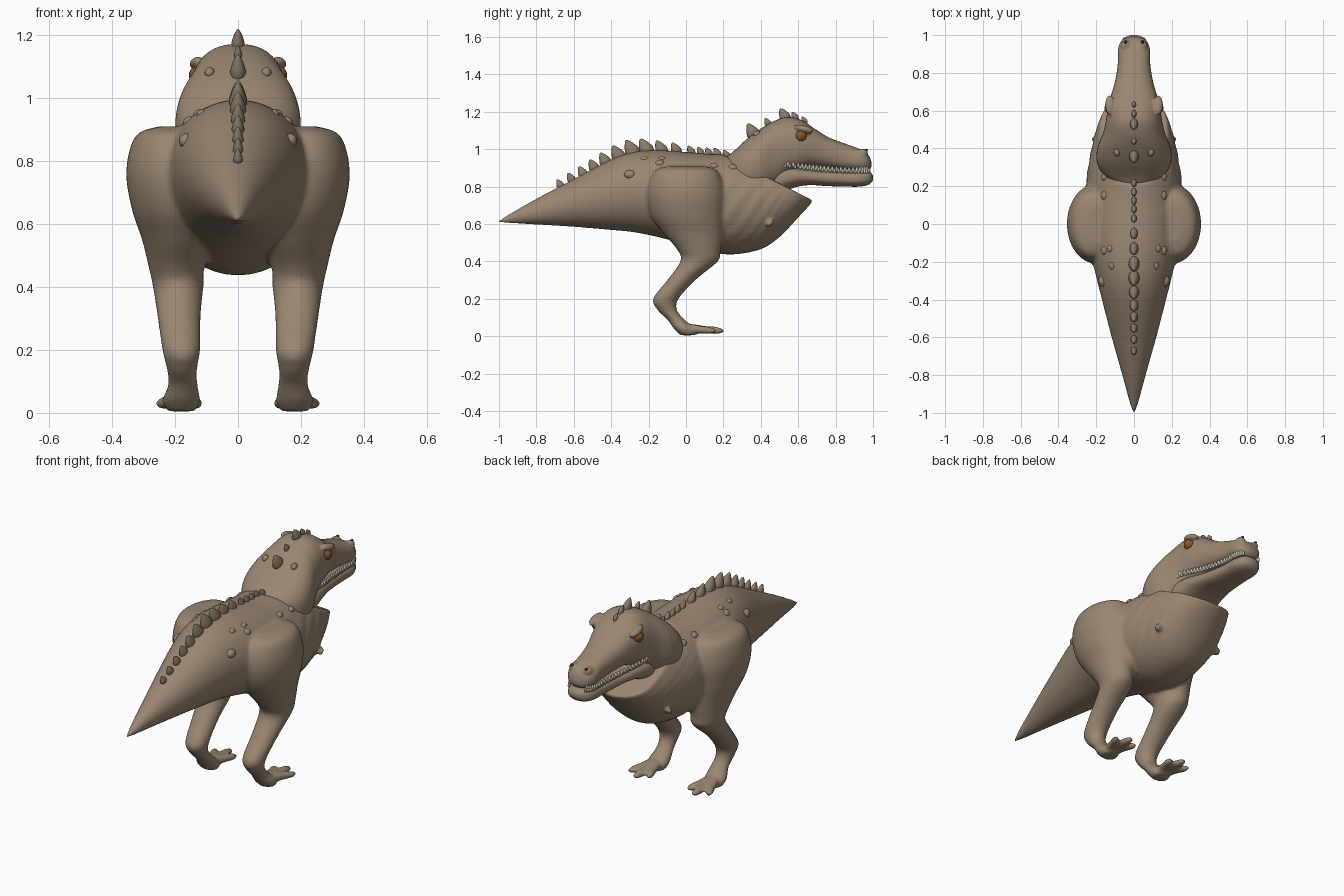
import bpy, bmesh, math
from mathutils import Vector, Matrix
from mathutils.bvhtree import BVHTree

cube = bpy.data.objects.get("Cube")
if cube:
    bpy.data.objects.remove(cube)


def material(name, rgb):
    m = bpy.data.materials.new(name)
    m.use_nodes = True
    m.diffuse_color = (*rgb, 1)
    bsdf = m.node_tree.nodes["Principled BSDF"]
    bsdf.inputs["Base Color"].default_value = (*rgb, 1)
    bsdf.inputs["Roughness"].default_value = 0.7
    return m


skin = material("tan skin", (0.32, 0.24, 0.165))
horn = material("dull horn", (0.25, 0.195, 0.135))
ivory = material("ivory teeth", (0.6, 0.57, 0.46))
amber = material("amber eye", (0.25, 0.09, 0.02))
dark = material("dark nostril", (0.03, 0.022, 0.015))


def smooth_rows(rows, steps=6):
    """Catmull-Rom interpolation of rows of numbers."""
    rows = [Vector(r) for r in rows]
    out = []
    for i in range(len(rows) - 1):
        p0, p1, p2 = rows[max(i - 1, 0)], rows[i], rows[i + 1]
        p3 = rows[min(i + 2, len(rows) - 1)]
        for k in range(steps):
            t = k / steps
            out.append(p1 + (p2 - p0) * (t / 2)
                       + (p0 * 2 - p1 * 5 + p2 * 4 - p3) * (t * t / 2)
                       + (p1 * 3 - p0 - p2 * 3 + p3) * (t ** 3 / 2))
    return out + [rows[-1]]


def loft(bm, rings, power=2.0, n=40):
    """Skin closed rings given as (centre, half axis u, half axis v)."""
    loops = []
    for c, u, v in rings:
        loop = []
        for i in range(n):
            a = math.tau * i / n
            x, y = math.cos(a), math.sin(a)
            x, y = (math.copysign(abs(q) ** (2 / power), q) for q in (x, y))
            loop.append(bm.verts.new(c + u * x + v * y))
        loops.append(loop)
    for a, b in zip(loops, loops[1:]):
        for i in range(n):
            j = (i + 1) % n
            bm.faces.new((a[i], a[j], b[j], b[i]))
    bm.faces.new(loops[0])
    bm.faces.new(loops[-1])


def along_y(rows):
    """Rows of y, top, bottom, half width."""
    return [(Vector((0, y, (t + b) / 2)), Vector((max(w, .003), 0, 0)),
             Vector((0, 0, max(t - b, .006) / 2))) for y, t, b, w in smooth_rows(rows)]


def along_z(rows):
    """Rows of z, x, y, half width, half depth."""
    return [(Vector((x, y, z)), Vector((w, 0, 0)), Vector((0, d, 0)))
            for z, x, y, w, d in smooth_rows(rows)]


def blob(bm, centre, size, turn=0.0, point=False):
    """Ellipsoid turned about x; a pointed one narrows to its tip."""
    vs = bmesh.ops.create_uvsphere(bm, u_segments=16, v_segments=12, radius=1)["verts"]
    for v in vs:
        if point and v.co.z > 0:
            k = 1 - 0.45 * v.co.z
            v.co.x, v.co.y = v.co.x * k, v.co.y * k
    bmesh.ops.transform(bm, verts=vs, matrix=Matrix.Translation(centre)
                        @ Matrix.Rotation(turn, 4, 'X') @ Matrix.Diagonal((*size, 1)))


def finish(bm, name, mat, voxel=0, relax=0):
    bmesh.ops.recalc_face_normals(bm, faces=bm.faces[:])
    for f in bm.faces:
        f.smooth = True
    me = bpy.data.meshes.new(name)
    bm.to_mesh(me)
    bm.free()
    me.materials.append(mat)
    ob = bpy.data.objects.new(name, me)
    bpy.context.collection.objects.link(ob)
    if voxel:
        r = ob.modifiers.new("merge", 'REMESH')
        r.mode, r.voxel_size, r.use_smooth_shade = 'VOXEL', voxel, True
        s = ob.modifiers.new("relax", 'SMOOTH')
        s.factor, s.iterations = 0.5, relax
    return ob


# Torso and tail, with shallow skin folds and a slanted open collar
body = bmesh.new()
loft(body, along_y([
    (-1, .62, .61, .004), (-.95, .65, .605, .022), (-.8, .735, .597, .062),
    (-.6, .84, .585, .118), (-.4, .945, .568, .17), (-.28, .985, .556, .2),
    (-.15, .995, .53, .23), (0, .985, .49, .25), (.12, .975, .452, .255),
    (.25, .97, .437, .25), (.4, .95, .465, .225), (.5, .92, .53, .2),
    (.6, .88, .635, .16), (.66, .83, .7, .1), (.69, .78, .74, .03)]))
cut = Vector((0, .235, .46)).normalized()
rim = Vector((0, .21, .965))
for v in body.verts:
    depth = (rim - v.co).dot(cut)
    if v.co.y > .1:
        k = 1 + .012 * min(1, (v.co.y - .1) * 6) * math.sin(depth * 130)
        v.co.x *= k
bmesh.ops.bisect_plane(body, geom=body.verts[:] + body.edges[:] + body.faces[:],
                       plane_co=rim, plane_no=cut, clear_outer=True)
bmesh.ops.holes_fill(body, edges=[e for e in body.edges if e.is_boundary])

# Haunches, legs and three toed feet
for s in (1, -1):
    leg = along_z([
        (.91, .19, .0, .06, .1), (.88, .215, .0, .11, .17), (.77, .2, .0, .155, .21),
        (.65, .19, .01, .148, .2), (.55, .19, .04, .115, .16), (.46, .195, .07, .088, .115),
        (.4, .19, .07, .08, .1), (.3, .187, -.025, .068, .075), (.2, .18, -.108, .06, .068),
        (.14, .178, -.1, .048, .052), (.09, .175, -.055, .047, .046),
        (.04, .18, -.01, .06, .055), (.005, .18, .01, .045, .04)])
    loft(body, [(Vector((c.x * s, c.y, c.z)), u, v) for c, u, v in leg])
    for tip_x, tip_y in ((.185, .205), (.25, .16), (.125, .165)):
        a, b = Vector((.18, -.01, .042)), Vector((tip_x, tip_y, .028))
        rings = []
        for t, r in ((0, .03), (.3, .03), (.55, .024), (.8, .024), (.94, .016), (1, .005)):
            c = a.lerp(b, t)
            rings.append((Vector((c.x * s, c.y, c.z)), Vector((r, 0, 0)), Vector((0, 0, r * .85))))
        loft(body, rings, n=16)
    # Tiny forelimb stubs
    blob(body, (s * .2, .45, .605), (.03, .014, .026), -.8, True)
body = finish(body, "body", skin, .01, 5)

# Skull, neck and brow ridges
head = bmesh.new()
loft(head, along_y([
    (.2, .95, .86, .07), (.25, .985, .8, .15), (.32, 1.05, .75, .195), (.4, 1.11, .74, .195),
    (.48, 1.155, .78, .165), (.55, 1.172, .85, .148), (.62, 1.155, .885, .138),
    (.68, 1.115, .9, .122), (.76, 1.065, .895, .1), (.85, 1.03, .885, .086),
    (.93, 1.0, .88, .084), (.975, .97, .885, .062), (.992, .93, .905, .02)]), 2.4)
for s in (1, -1):
    blob(head, (s * .128, .63, 1.108), (.026, .055, .02), -.25)
    blob(head, (s * .045, .945, .98), (.025, .03, .022))
head = finish(head, "head", skin, .008, 4)

# Lower jaw
jaw = bmesh.new()
loft(jaw, along_y([
    (.42, .9, .72, .12), (.5, .915, .76, .14), (.58, .91, .795, .13), (.66, .895, .808, .112),
    (.75, .888, .803, .094), (.85, .885, .8, .084), (.93, .885, .8, .08),
    (.98, .88, .812, .058), (1.0, .86, .835, .02)]), 2.4)
finish(jaw, "lower_jaw", skin)

# Interlocking teeth that follow the jaw line
teeth = bmesh.new()
line = smooth_rows([(.5, .146, .922), (.6, .128, .908), (.68, .107, .899), (.76, .092, .892),
                    (.85, .08, .887), (.93, .077, .886), (.97, .056, .89)], 4)
for i, (y, x, z) in enumerate(line):
    for s in (1, -1):
        blob(teeth, (s * x * .97, y, z + .003), (.007, .0075, .017), math.pi, True)
        blob(teeth, (s * x * .94, y + .01, z - .004), (.006, .007, .014), 0, True)
finish(teeth, "teeth", ivory)

# Eyes and nostrils
eyes, nostrils = bmesh.new(), bmesh.new()
for s in (1, -1):
    blob(eyes, (s * .13, .615, 1.072), (.026, .03, .03))
    blob(nostrils, (s * .045, .962, .995), (.008, .011, .007))
finish(eyes, "eyes", amber)
finish(nostrils, "nostrils", dark)

# Surface lookup for seating spikes and warts
deps = bpy.context.evaluated_depsgraph_get()
trees = {ob: BVHTree.FromObject(ob, deps) for ob in (body, head)}


def top_of(ob, x, y):
    return trees[ob].ray_cast(Vector((x, y, 3)), Vector((0, 0, -1)))[0]


# Row of back spikes and crest spikes, leaning toward the tail
spikes = bmesh.new()
row = [(-.67, .03), (-.61, .033), (-.55, .036), (-.49, .04), (-.43, .045), (-.36, .052),
       (-.285, .058), (-.21, .056), (-.13, .046), (-.05, .04), (.03, .03), (.08, .028),
       (.125, .028), (.17, .028), (.22, .03)]
for ob, places in ((body, row), (head, [(.36, .05), (.44, .026), (.53, .042),
                                        (.585, .026), (.635, .022)])):
    for y, h in places:
        blob(spikes, top_of(ob, 0, y) + Vector((0, -.003, .006)),
             (h * .5, h * .7, h * 1.15), .5, True)
finish(spikes, "spikes", horn)

# Rounded warts on the back and neck
warts = bmesh.new()
for x, y, r in ((.16, .25, .02), (.16, .15, .02), (.13, -.13, .018), (.16, -.14, .02),
                (.17, -.3, .024), (.12, -.22, .018)):
    for s in (1, -1):
        blob(warts, top_of(body, s * x, y) - Vector((s * .006, 0, .008)), (r, r * 1.3, r))
for s in (1, -1):
    blob(warts, top_of(head, s * .09, .38) - Vector((0, 0, .004)), (.016, .022, .018))
finish(warts, "warts", skin)
